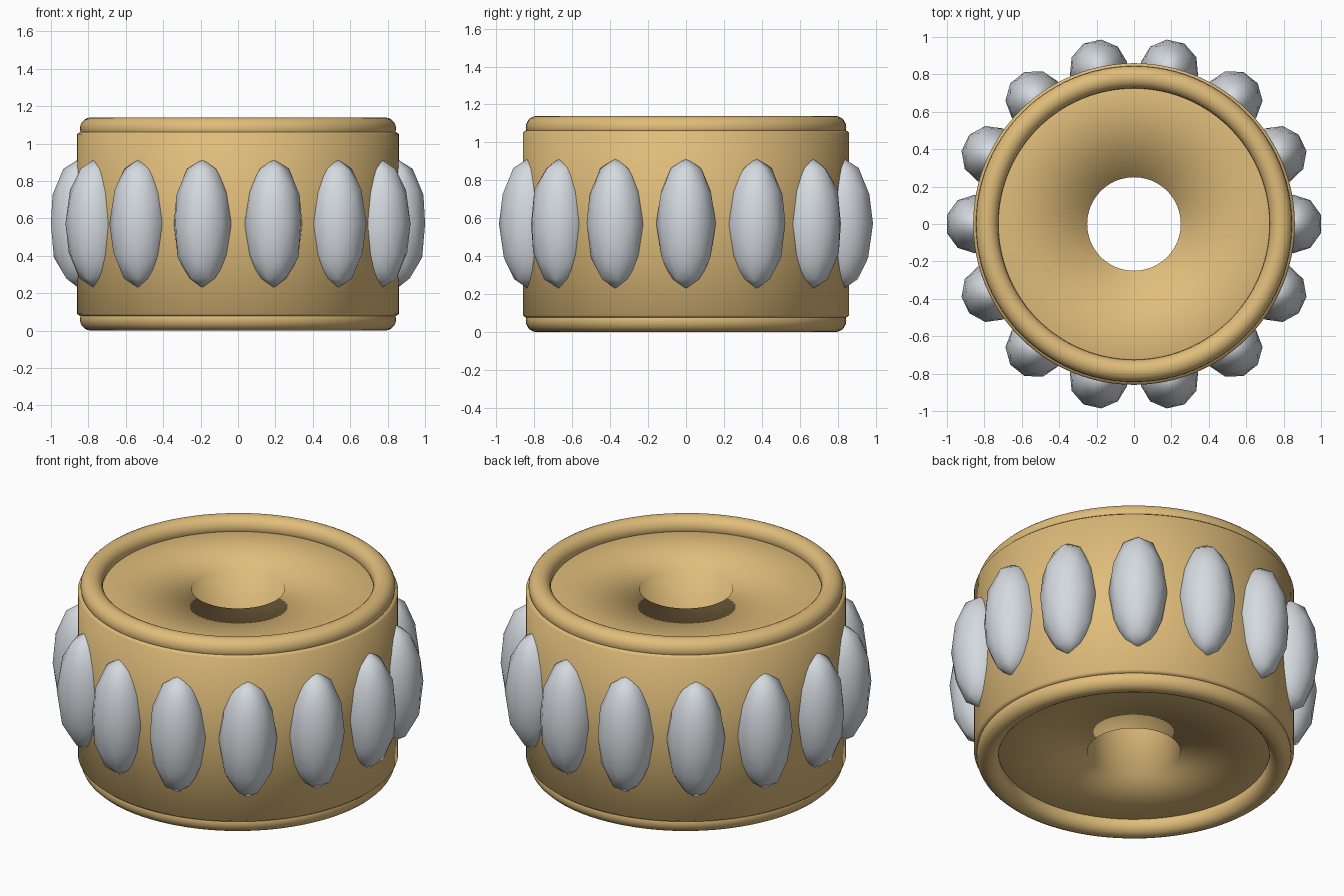
import bpy, bmesh, math

cube = bpy.data.objects.get("Cube")
if cube:
    bpy.data.objects.remove(cube, do_unlink=True)


def material(name, rgb):
    m = bpy.data.materials.new(name)
    m.use_nodes = True
    m.diffuse_color = (*rgb, 1)
    m.node_tree.nodes["Principled BSDF"].inputs["Base Color"].default_value = (*rgb, 1)
    return m


gold = material("gold", (0.74, 0.505, 0.195))
silver = material("silver", (0.66, 0.70, 0.74))


def smooth(obj, angle):
    bpy.ops.object.select_all(action='DESELECT')
    obj.select_set(True)
    bpy.context.view_layer.objects.active = obj
    bpy.ops.object.shade_smooth_by_angle(angle=math.radians(angle))


def lathe(name, profile, mat, segments=96):
    """Revolve a closed loop of (radius, height) points around the z axis."""
    bm = bmesh.new()
    rings = []
    for i in range(segments):
        a = math.tau * i / segments
        rings.append([bm.verts.new((r * math.cos(a), r * math.sin(a), z)) for r, z in profile])
    for i in range(segments):
        a, b = rings[i], rings[(i + 1) % segments]
        for j in range(len(profile)):
            k = (j + 1) % len(profile)
            bm.faces.new((a[j], a[k], b[k], b[j]))
    mesh = bpy.data.meshes.new(name)
    bm.to_mesh(mesh)
    bm.free()
    mesh.materials.append(mat)
    obj = bpy.data.objects.new(name, mesh)
    bpy.context.collection.objects.link(obj)
    smooth(obj, 95)


# Solid band with a straight central hole, softly shaded into its flat ends
TOP, BOTTOM, HOLE = 1.063, 0.077, 0.25
lathe("band", [(HOLE, BOTTOM), (HOLE, TOP), (0.845, TOP), (0.86, TOP - 0.012),
               (0.86, BOTTOM + 0.012), (0.845, BOTTOM)], gold)

# Rounded rims at both ends
for name, z in (("top_rim", 1.08), ("bottom_rim", 0.06)):
    circle = [(0.785 - 0.06 * math.cos(math.tau * i / 20),
               z + 0.06 * math.sin(math.tau * i / 20)) for i in range(20)]
    lathe(name, circle, gold)

# Tall faceted studs around the band
STUDS = 14
for i in range(STUDS):
    a = math.tau * i / STUDS
    bpy.ops.mesh.primitive_ico_sphere_add(
        subdivisions=2, radius=1, rotation=(0, 0, a),
        location=(0.851 * math.cos(a), 0.851 * math.sin(a), 0.572))
    stud = bpy.context.object
    stud.name = f"stud_{i + 1}"
    stud.scale = (0.157, 0.157, 0.345)
    stud.data.materials.append(silver)
    smooth(stud, 80)
